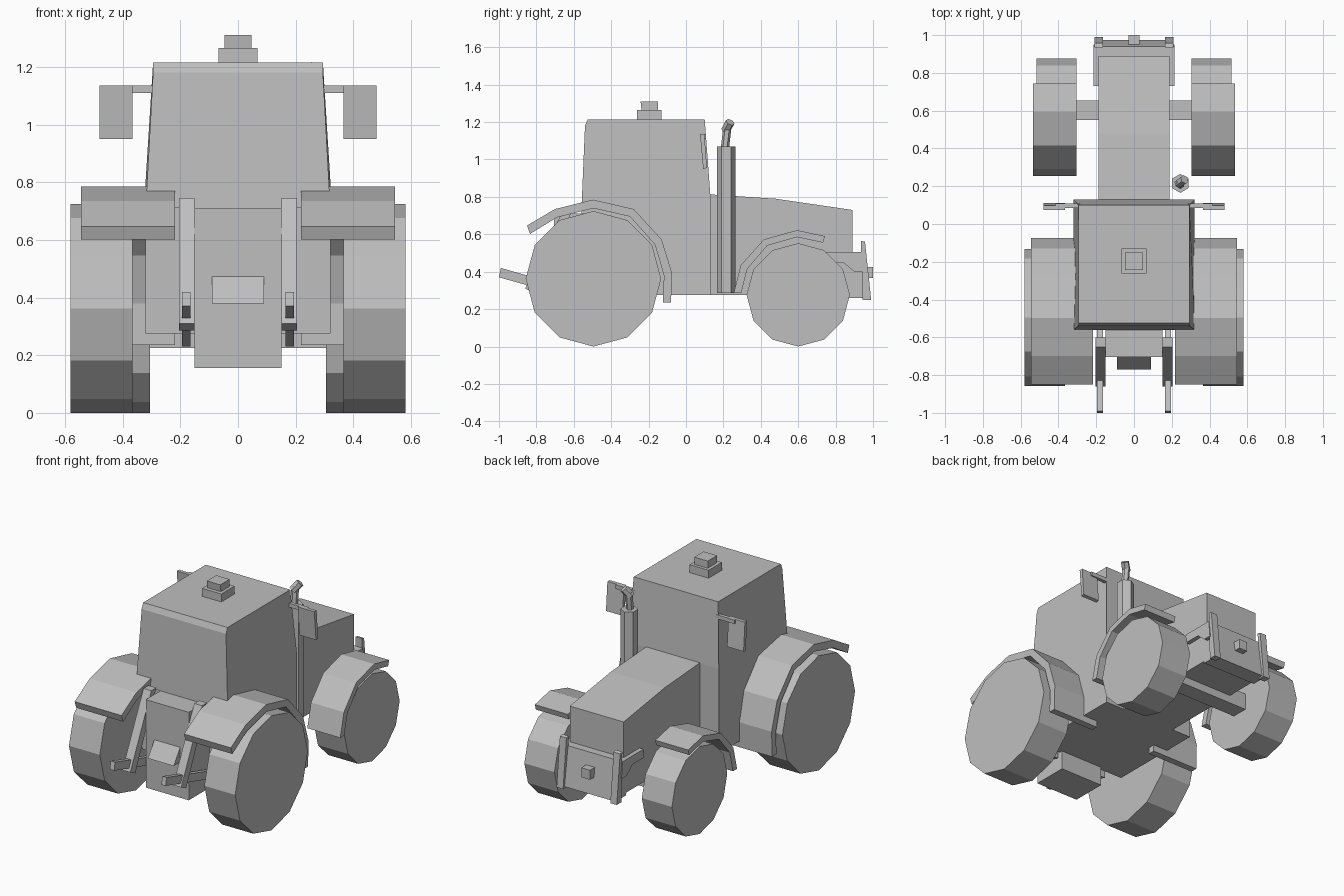
import bpy, bmesh, math
from mathutils import Vector

cube = bpy.data.objects.get("Cube")
if cube:
    bpy.data.objects.remove(cube, do_unlink=True)

grey = bpy.data.materials.new("plain_grey")
grey.use_nodes = True
grey.diffuse_color = (0.52, 0.52, 0.52, 1)
grey.node_tree.nodes["Principled BSDF"].inputs["Base Color"].default_value = (0.52, 0.52, 0.52, 1)


def finish(name, bm, mirror=False):
    bmesh.ops.recalc_face_normals(bm, faces=bm.faces)
    mesh = bpy.data.meshes.new(name)
    bm.to_mesh(mesh)
    bm.free()
    mesh.materials.append(grey)
    ob = bpy.data.objects.new(name, mesh)
    bpy.context.collection.objects.link(ob)
    if mirror:
        mod = ob.modifiers.new("Mirror", 'MIRROR')
        mod.use_axis = (True, False, False)
    return ob


def prism(name, profile, x0, x1, mirror=False):
    """Extrude a (y, z) outline from x0 to x1."""
    bm = bmesh.new()
    face = bm.faces.new([bm.verts.new((x0, y, z)) for y, z in profile])
    ext = bmesh.ops.extrude_face_region(bm, geom=[face])
    verts = [v for v in ext["geom"] if isinstance(v, bmesh.types.BMVert)]
    bmesh.ops.translate(bm, verts=verts, vec=(x1 - x0, 0, 0))
    return finish(name, bm, mirror)


def box(name, x, y, z, mirror=False):
    return prism(name, [(y[0], z[0]), (y[1], z[0]), (y[1], z[1]), (y[0], z[1])], *x, mirror)


def wheel(name, y, radius, x0, x1):
    ring = [(y + radius * math.sin(i * math.pi / 6), radius + radius * math.cos(i * math.pi / 6))
            for i in range(12)]
    return prism(name, ring, x0, x1, True)


def fender(name, outer, inner, x0, x1):
    """Curved strip, built as quads between two matching outlines."""
    bm = bmesh.new()
    rows = [[bm.verts.new((x, y, z)) for x, (y, z) in
             ((x0, a), (x1, a), (x1, b), (x0, b))] for a, b in zip(outer, inner)]
    for r, s in zip(rows, rows[1:]):
        for i in range(4):
            j = (i + 1) % 4
            bm.faces.new((r[i], r[j], s[j], s[i]))
    bm.faces.new(rows[0])
    bm.faces.new(rows[-1])
    return finish(name, bm, True)


def tube(name, start, end, r0, r1, sides):
    bm = bmesh.new()
    a, b = Vector(start), Vector(end)
    bmesh.ops.create_cone(bm, cap_ends=True, segments=sides, radius1=r0, radius2=r1,
                          depth=(b - a).length)
    rot = (b - a).to_track_quat('Z', 'Y').to_matrix()
    bmesh.ops.rotate(bm, verts=bm.verts, matrix=rot)
    bmesh.ops.translate(bm, verts=bm.verts, vec=(a + b) / 2)
    return finish(name, bm)


# Cab, narrowing towards the roof
cab = prism("cab", [(-.50, .275), (.13, .275), (.13, .81), (.10, 1.215),
                    (-.525, 1.215), (-.54, 1.18), (-.56, .71), (-.50, .71)], -.32, .32)
for v in cab.data.vertices:
    if v.co.z > 1:
        v.co.x *= .92

# Engine hood and nose
prism("hood", [(.10, .275), (.89, .275), (.89, .73), (.48, .79), (.10, .815)], -.188, .188)
prism("nose_block", [(.80, .505), (.94, .505), (.975, .26), (.87, .26)], -.19, .19)
prism("nose_bracket", [(.73, .505), (.94, .505), (.95, .40), (.90, .40), (.84, .45), (.73, .45)],
      .188, .215, True)
prism("nose_post", [(.935, .565), (.957, .56), (.99, .25), (.945, .25)], .165, .21, True)
box("front_hitch", (-.03, .03), (.95, 1.0), (.365, .425))

# Rear housing and hitch
prism("rear_housing", [(-.705, .155), (-.48, .155), (-.48, .71), (-.705, .71)], -.15, .15)
prism("rear_wedge", [(-.70, .48), (-.77, .38), (-.70, .38)], -.09, .09)
prism("lift_rod", [(-.60, .745), (-.65, .745), (-.86, .31), (-.81, .285)], .15, .205, True)
prism("lower_link", [(-1.0, .37), (-.99, .42), (-.50, .28), (-.50, .23)], .165, .195, True)

# Wheels and axle
wheel("rear_wheel", -.495, .362, .365, .58)
wheel("front_wheel", .60, .276, .305, .515)
box("front_axle", (-.32, .32), (.55, .655), (.225, .33))

# Fenders
fender("rear_fender",
       [(-.08, .235), (-.075, .395), (-.13, .572), (-.28, .735), (-.497, .785), (-.70, .735), (-.85, .647)],
       [(-.123, .235), (-.118, .38), (-.166, .545), (-.30, .695), (-.497, .739), (-.69, .69), (-.834, .602)],
       .218, .545)
fender("front_fender",
       [(.255, .285), (.292, .433), (.415, .572), (.593, .622), (.743, .59)],
       [(.295, .285), (.328, .415), (.435, .54), (.593, .585), (.733, .555)],
       .305, .535)

# Exhaust stack
tube("exhaust_body", (.245, .215, .285), (.245, .215, 1.07), .05, .05, 6)
tube("exhaust_pipe", (.245, .208, 1.06), (.245, .222, 1.18), .022, .022, 6)
tube("exhaust_tip", (.235, .212, 1.155), (.268, .236, 1.20), .025, .025, 6)

# Mirrors
box("mirror_arm", (.285, .415), (.086, .108), (1.11, 1.135), True)
prism("mirror", [(.075, 1.135), (.098, 1.135), (.112, .955), (.092, .95)], .365, .48, True)

# Roof beacon
box("beacon_base", (-.067, .067), (-.262, -.13), (1.21, 1.265))
prism("beacon_top", [(-.237, 1.26), (-.15, 1.26), (-.15, 1.31), (-.243, 1.31)], -.047, .047)
